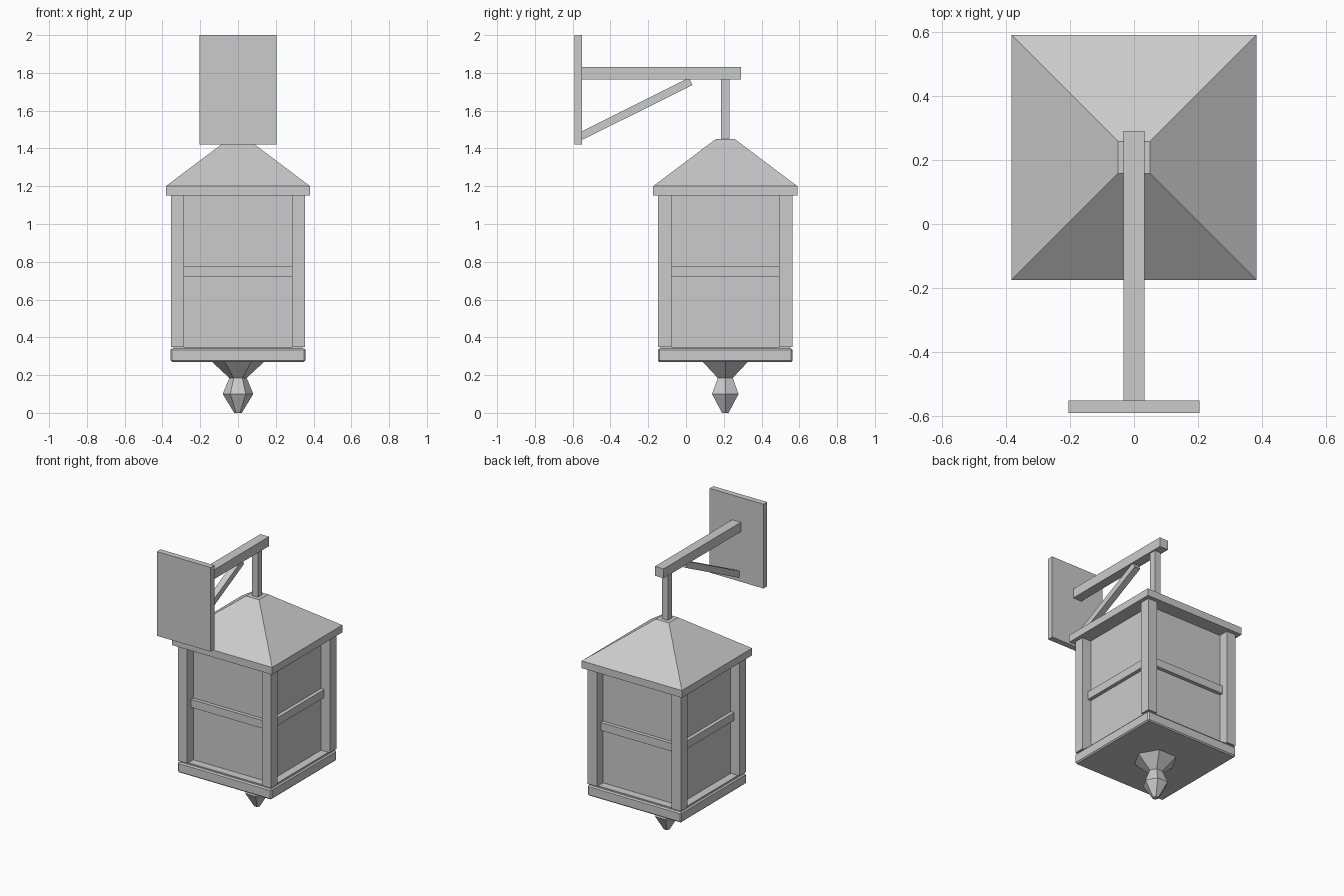
import bpy, bmesh, math
from mathutils import Vector, Matrix

cube = bpy.data.objects.get("Cube")
if cube:
    bpy.data.objects.remove(cube, do_unlink=True)

grey = bpy.data.materials.new("light grey metal")
grey.use_nodes = True
grey.diffuse_color = (0.6, 0.6, 0.6, 1)
grey.node_tree.nodes["Principled BSDF"].inputs["Base Color"].default_value = grey.diffuse_color

CY = 0.208  # lantern axis in y


def finish(name, bm):
    bmesh.ops.recalc_face_normals(bm, faces=bm.faces)
    mesh = bpy.data.meshes.new(name)
    bm.to_mesh(mesh)
    bm.free()
    mesh.materials.append(grey)
    obj = bpy.data.objects.new(name, mesh)
    bpy.context.collection.objects.link(obj)
    return obj


def box(name, x, y, z, turn=0):
    """Box from (min, max) ranges; turn spins it about the lantern axis."""
    bm = bmesh.new()
    bmesh.ops.create_cube(bm, size=1)
    for v in bm.verts:
        v.co = Vector([(r[0] + r[1]) / 2 + c * (r[1] - r[0]) for r, c in zip((x, y, z), v.co)])
    axis = Vector((0, CY, 0))
    bmesh.ops.rotate(bm, verts=bm.verts, cent=axis, matrix=Matrix.Rotation(turn, 3, 'Z'))
    return finish(name, bm)


def square(name, half, z0, z1, **kw):
    """Square block centred on the lantern axis."""
    return box(name, (-half, half), (CY - half, CY + half), (z0, z1), **kw)


def lathe(name, profile, sides, start=0):
    """Stack of polygon rings (radius, z) joined into a closed solid."""
    bm = bmesh.new()
    rings = []
    for r, z in profile:
        angles = [start + math.tau * i / sides for i in range(sides)]
        rings.append([bm.verts.new((r * math.cos(a), CY + r * math.sin(a), z)) for a in angles])
    for low, high in zip(rings, rings[1:]):
        for i in range(sides):
            j = (i + 1) % sides
            bm.faces.new((low[i], low[j], high[j], high[i]))
    bm.faces.new(rings[0])
    bm.faces.new(rings[-1])
    return finish(name, bm)


# Wall bracket
box("wall_plate", (-0.205, 0.205), (-0.59, -0.55), (1.42, 2.0))
box("bracket_arm", (-0.033, 0.033), (-0.55, 0.29), (1.765, 1.83))
box("hanging_rod", (-0.023, 0.023), (CY - 0.023, CY + 0.023), (1.44, 1.77))

# Diagonal brace under the arm
low, high = Vector((0, -0.556, 1.465)), Vector((0, 0.025, 1.755))
span = high - low
brace = box("diagonal_brace", (-0.022, 0.022), (-span.length / 2, span.length / 2), (-0.021, 0.021))
brace.location = (low + high) / 2
brace.rotation_euler.x = math.atan2(span.z, span.y)

# Roof with a flat cap and square rim
lathe("roof", [(r * math.sqrt(2), z) for r, z in ((0.382, 1.2), (0.05, 1.45))], 4, math.pi / 4)
square("roof_rim", 0.382, 1.15, 1.2)

# Lantern body, corner posts and cross bars
square("window_panels", 0.287, 0.34, 1.15)
for i in range(4):
    turn = i * math.pi / 2
    box(f"corner_post_{i + 1}", (0.285, 0.355), (CY + 0.285, CY + 0.355), (0.35, 1.15), turn)
    box(f"cross_bar_{i + 1}", (-0.285, 0.285), (CY + 0.28, CY + 0.312), (0.72, 0.775), turn)

# Base tray with softened edges and a thin step
square("base_step", 0.342, 0.335, 0.35)
base = square("base_tray", 0.357, 0.27, 0.342)
bevel = base.modifiers.new("edge_bevel", 'BEVEL')
bevel.width = 0.008
bevel.segments = 1

# Hexagonal finial
lathe("finial", [(0.02, 0), (0.081, 0.1), (0.046, 0.185), (0.14, 0.272)], 6)
